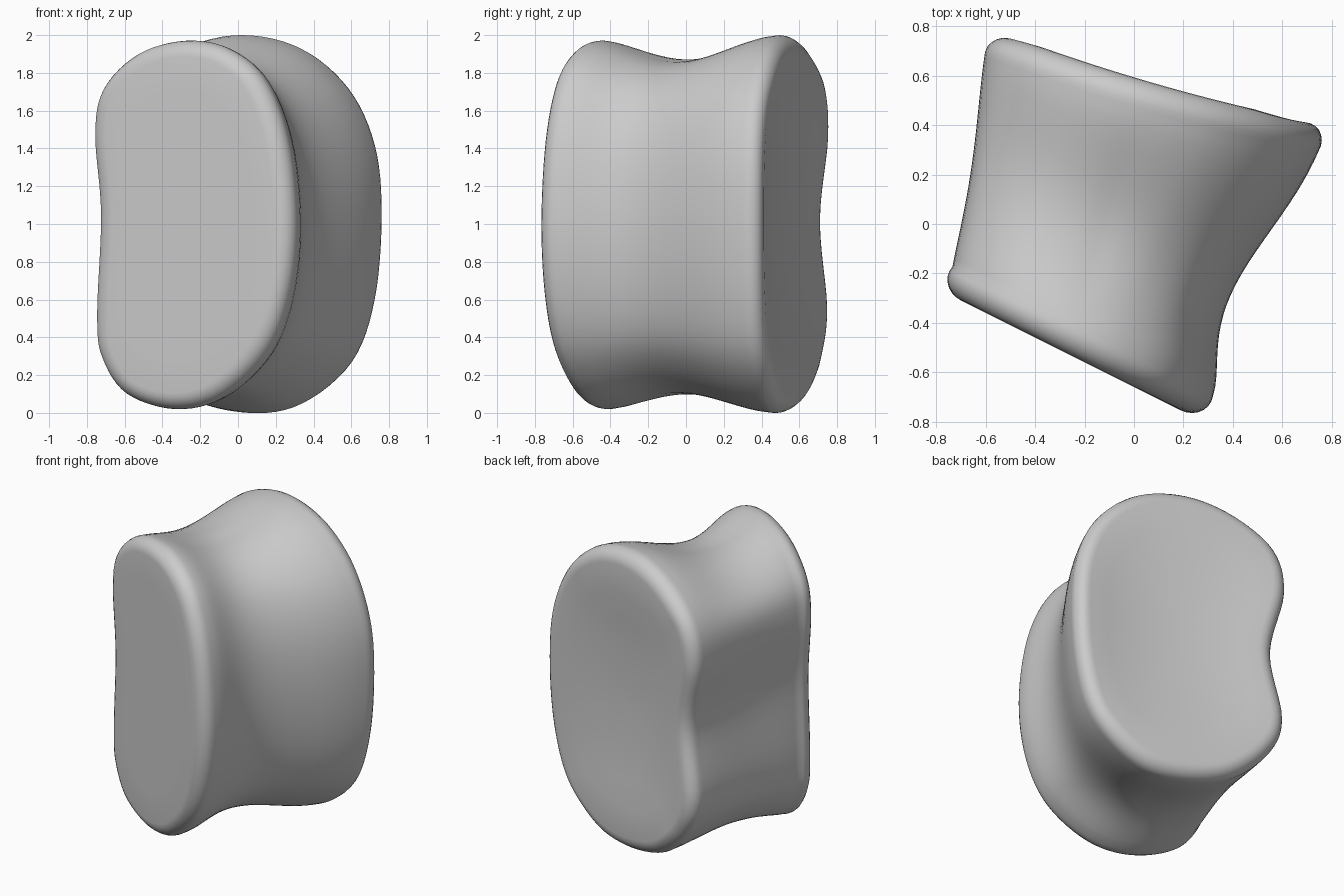
import bpy, bmesh, math
from mathutils import Vector

old = bpy.data.objects.get("Cube")
if old:
    bpy.data.objects.remove(old, do_unlink=True)

# Kidney-shaped end outlines (x, z), clockwise from the top, notch on the -x side
FRONT = [(-.28, 1.97), (-.05, 1.93), (.14, 1.77), (.265, 1.45), (.312, 1.0), (.27, .6), (.15, .3),
         (-.08, .08), (-.33, .02), (-.58, .1), (-.71, .29), (-.738, .52), (-.717, 1.05),
         (-.748, 1.48), (-.7, 1.72), (-.52, 1.9)]
BACK = [(.02, 2.0), (.33, 1.93), (.58, 1.72), (.72, 1.42), (.757, 1.05), (.72, .6), (.6, .27),
        (.34, .05), (.06, 0), (-.26, .08), (-.5, .3), (-.592, .56), (-.525, 1.02),
        (-.603, 1.46), (-.53, 1.74), (-.28, 1.93)]
STEPS = 6


def spline(pts):
    """Closed smooth curve through the points."""
    out, n = [], len(pts)
    for i in range(n):
        a, b, c, d = (Vector(pts[(i + k) % n]) for k in (-1, 0, 1, 2))
        for s in range(STEPS):
            t = s / STEPS
            out.append(b + (c - a) * (t / 2) + (2 * a - 5 * b + 4 * c - d) * (t * t / 2)
                       + (3 * b - a - 3 * c + d) * (t ** 3 / 2))
    return out


def normals(pts):
    n = len(pts)
    tangents = [(pts[(i + 1) % n] - pts[i - 1]).normalized() for i in range(n)]
    return [Vector((-t.y, t.x)) for t in tangents]


class End:
    """An end plate: an outline on a sloping upright plane, optionally dished."""
    def __init__(self, outline, y0, slope, side, bend, dish):
        self.y0, self.slope, self.bend, self.dish = y0, slope, bend, dish
        self.inward = -side * Vector((-slope, 1, 0)).normalized()
        self.pts = spline(outline)
        self.nor = normals(self.pts)
        self.mid = sum(self.pts, Vector((0, 0))) / len(self.pts)

    def ring(self, depth, inset, radius, shrink=1):
        out = []
        for p, n in zip(self.pts, self.nor):
            q = self.mid + (p - n * inset - self.mid) * shrink
            x = q.x - self.inward.x * radius
            hollow = self.dish * (max(0, 1 - ((q.y - 1) / .75) ** 2)
                                  * max(0, 1 - ((x - .05) / .7) ** 2))
            y = self.y0 + self.slope * x + self.bend * x * x - hollow
            out.append(Vector((x, y, q.y)) + self.inward * depth)
        return out

    def rim(self, radius):
        rings = [self.ring(0, radius, radius, s) for s in (.02, .2, .4, .6, .8)]
        for k in range(8):
            a = math.pi / 2 * (1 - k / 6)  # slightly past the widest point
            rings.append(self.ring(radius * (1 - math.sin(a)), radius * (1 - math.cos(a)), radius))
        return rings


front = End(FRONT, -.66, -.5, -1, 0, 0)
back = End(BACK, .594, -.3, 1, .07, .05)
f_rim, b_rim = front.rim(.085), back.rim(.09)

# Waisted wall between the two rims, barely pinched on the notched side
wall = []
for k in range(1, 24):
    t = k / 24
    ring = []
    for a, b, na, nb in zip(f_rim[-1], b_rim[-1], front.nor, back.nor):
        n = na.lerp(nb, t).normalized()
        right = max(n.x, 0)
        amount = (.105 + .015 * n.y) * (1 + .85 * min(n.x, 0))
        phase = t ** (.87 - .1 * right)
        pinch = amount * math.sin(math.pi * phase) ** (1.5 + .5 * right)
        ring.append(a.lerp(b, t) - Vector((n.x, 0, n.y)) * pinch)
    wall.append(ring)

# Skin the rings
bm = bmesh.new()
rings = [[bm.verts.new(p) for p in r] for r in f_rim + wall + b_rim[::-1]]
for r, s in zip(rings, rings[1:]):
    for i in range(len(r)):
        bm.faces.new((r[i - 1], r[i], s[i], s[i - 1]))
bm.faces.new(rings[0])
bm.faces.new(rings[-1])
bmesh.ops.recalc_face_normals(bm, faces=bm.faces)
mesh = bpy.data.meshes.new("waisted_block")
bm.to_mesh(mesh)
bm.free()
body = bpy.data.objects.new("waisted_block", mesh)
bpy.context.collection.objects.link(body)

# Plain grey
grey = bpy.data.materials.new("light_grey")
grey.use_nodes = True
colour = (.6, .6, .6, 1)
grey.diffuse_color = colour
grey.node_tree.nodes["Principled BSDF"].inputs["Base Color"].default_value = colour
mesh.materials.append(grey)

bpy.context.view_layer.objects.active = body
body.select_set(True)
bpy.ops.object.shade_smooth_by_angle(angle=math.radians(40))
